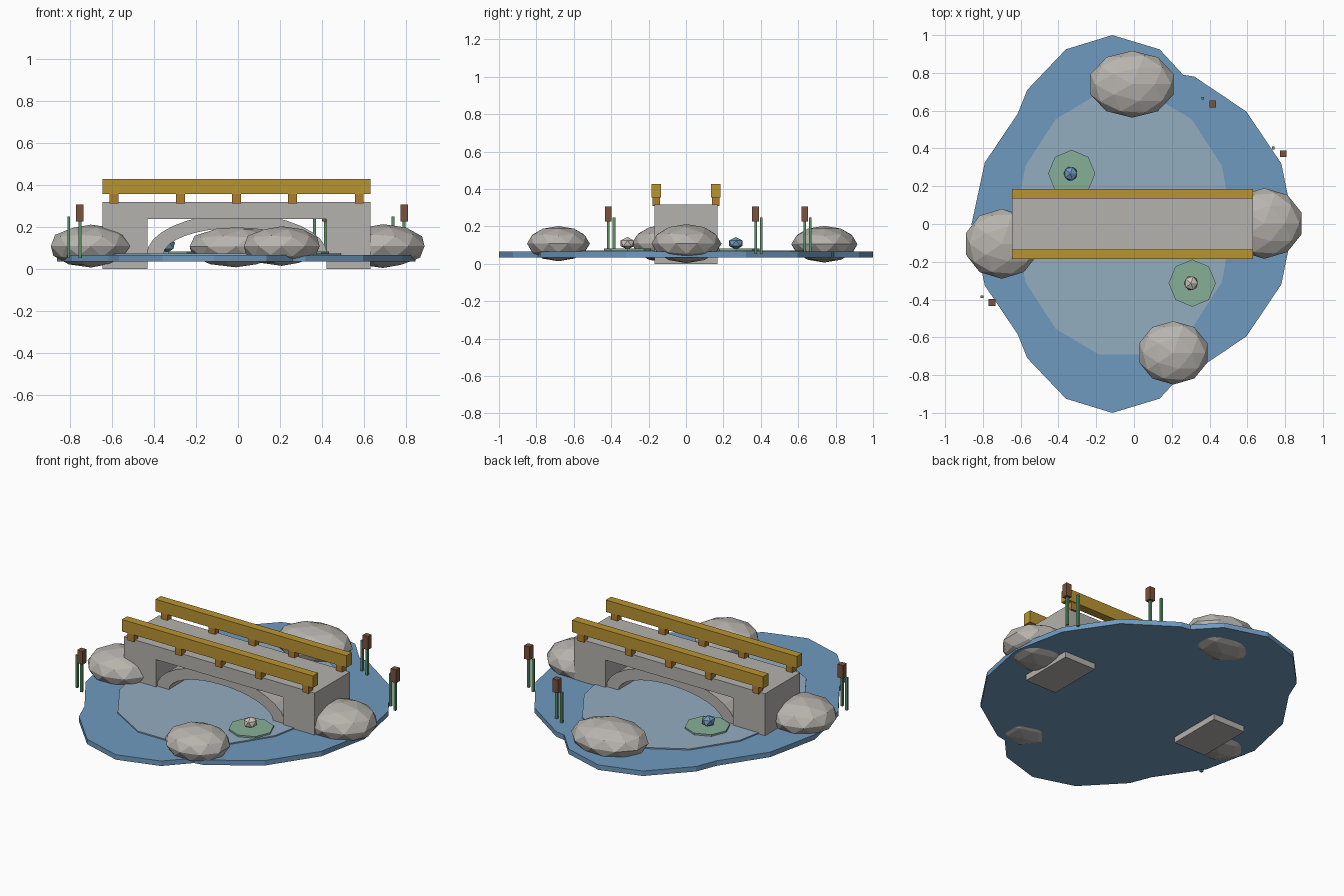
import bpy
import bmesh
import math
from mathutils import Vector

cube = bpy.data.objects.get("Cube")
if cube:
    bpy.data.objects.remove(cube, do_unlink=True)


def material(name, hex_code):
    """Flat material from an sRGB hex code."""
    srgb = [int(hex_code[i:i + 2], 16) / 255 for i in (0, 2, 4)]
    rgba = [c / 12.92 if c < 0.04 else ((c + 0.055) / 1.055) ** 2.4 for c in srgb] + [1]
    mat = bpy.data.materials.new(name)
    mat.use_nodes = True
    mat.diffuse_color = rgba
    mat.node_tree.nodes["Principled BSDF"].inputs["Base Color"].default_value = rgba
    return mat


WATER = material("deep water blue", "6F9ABF")
SHALLOW = material("shallow water", "94ADC0")
STONE = material("bridge stone", "B5B2AD")
ROCK = material("rock grey", "B8B4AE")
RAIL = material("golden wood", "B99432")
POST = material("post wood", "B07C2C")
PAD = material("lily pad green", "87AF98")
STEM = material("reed green", "5C9168")
HEAD = material("cattail brown", "7B523E")
PALE = material("pale petal", "CFC6C0")


def finish(name, bm, mat):
    bmesh.ops.recalc_face_normals(bm, faces=bm.faces)
    mesh = bpy.data.meshes.new(name)
    bm.to_mesh(mesh)
    bm.free()
    mesh.materials.append(mat)
    obj = bpy.data.objects.new(name, mesh)
    bpy.context.collection.objects.link(obj)
    return obj


def box(name, x, y, z, mat):
    """Box from (min, max) ranges."""
    bm = bmesh.new()
    bmesh.ops.create_cube(bm, size=1)
    for v in bm.verts:
        for i, (lo, hi) in enumerate((x, y, z)):
            v.co[i] = hi if v.co[i] > 0 else lo
    return finish(name, bm, mat)


def prism(name, points, direction, mat):
    """Extrude a flat outline along a direction."""
    bm = bmesh.new()
    face = bm.faces.new([bm.verts.new(p) for p in points])
    grown = bmesh.ops.extrude_face_region(bm, geom=[face], use_keep_orig=True)
    moved = [g for g in grown["geom"] if isinstance(g, bmesh.types.BMVert)]
    bmesh.ops.translate(bm, verts=moved, vec=Vector(direction))
    return finish(name, bm, mat)


def pebble(name, center, size, detail, mat):
    """Faceted ball fitted to half sizes."""
    bm = bmesh.new()
    bmesh.ops.create_icosphere(bm, subdivisions=detail, radius=1)
    for i in range(3):
        reach = max(abs(v.co[i]) for v in bm.verts)
        for v in bm.verts:
            v.co[i] = center[i] + v.co[i] / reach * size[i]
    return finish(name, bm, mat)


def ring(cx, cy, rx, ry, sides, z):
    turn = math.tau / sides
    return [(cx + rx * math.cos(i * turn), cy + ry * math.sin(i * turn), z) for i in range(sides)]


# Pond: half outline mirrored front to back
half = [(0.845, 0), (0.78, 0.32), (0.595, 0.595), (0.32, 0.78), (0.26, 0.79), (0.135, 0.925),
        (-0.115, 1), (-0.36, 0.925), (-0.565, 0.71), (-0.615, 0.585), (-0.79, 0.325), (-0.86, 0)]
outline = half + [(x, -y) for x, y in half[-2:0:-1]]
prism("pond", [(x, y, 0.035) for x, y in outline], (0, 0, 0.03), WATER)
prism("shallow_water", ring(-0.055, 0, 0.577, 0.71, 14, 0.06), (0, 0, 0.012), SHALLOW)

# Bridge deck with two piers
deck = [(-0.645, 0), (-0.43, 0), (-0.43, 0.237), (0.42, 0.237),
        (0.42, 0), (0.63, 0), (0.63, 0.318), (-0.645, 0.318)]
prism("bridge_body", [(x, -0.168, z) for x, z in deck], (0, 0.336, 0), STONE)

# Arch under the deck
steps = 16


def arc(rx, rz):
    return [(-0.005 + rx * math.cos(math.pi * i / steps), -0.155,
             0.066 + rz * math.sin(math.pi * i / steps)) for i in range(steps + 1)]


prism("bridge_arch", arc(0.43, 0.195) + arc(0.35, 0.128)[::-1], (0, 0.31, 0), STONE)

# Railings
for side, y in (("right", -0.16), ("left", 0.16)):
    box(f"rail_{side}", (-0.645, 0.63), (y - 0.025, y + 0.025), (0.356, 0.428), RAIL)
    for n, x in enumerate((-0.59, -0.273, -0.007, 0.259, 0.577)):
        box(f"post_{side}_{n + 1}", (x - 0.021, x + 0.021), (y - 0.02, y + 0.02),
            (0.31, 0.358), POST)

# Rocks around the shore
pebble("rock_right", (-0.7, -0.105, 0.108), (0.19, 0.185, 0.102), 2, ROCK)
pebble("rock_left", (0.69, 0.003, 0.108), (0.197, 0.187, 0.104), 2, ROCK)
pebble("rock_back", (-0.01, 0.74, 0.105), (0.22, 0.177, 0.098), 2, ROCK)
pebble("rock_front", (0.208, -0.682, 0.108), (0.18, 0.168, 0.094), 2, ROCK)

# Lily pads with flowers
for side, x, y, petal in (("back", -0.33, 0.267, WATER), ("front", 0.308, -0.313, PALE)):
    prism(f"lily_pad_{side}", ring(x, y, 0.125, 0.125, 8, 0.066), (0, 0, 0.016), PAD)
    pebble(f"lily_flower_{side}", (x - 0.006, y, 0.11), (0.036, 0.036, 0.033), 1, petal)

# Cattails, each with a bare reed beside it
for n, (x, y) in enumerate(((0.417, 0.635), (0.79, 0.372), (-0.752, -0.415))):
    box(f"cattail_head_{n + 1}", (x - 0.018, x + 0.018), (y - 0.018, y + 0.018),
        (0.226, 0.306), HEAD)
    for part, dx, dy, top in (("stem", 0, 0, 0.23), ("reed", -0.053, 0.03, 0.248)):
        box(f"cattail_{part}_{n + 1}", (x + dx - 0.007, x + dx + 0.007),
            (y + dy - 0.007, y + dy + 0.007), (0.052, top), STEM)
